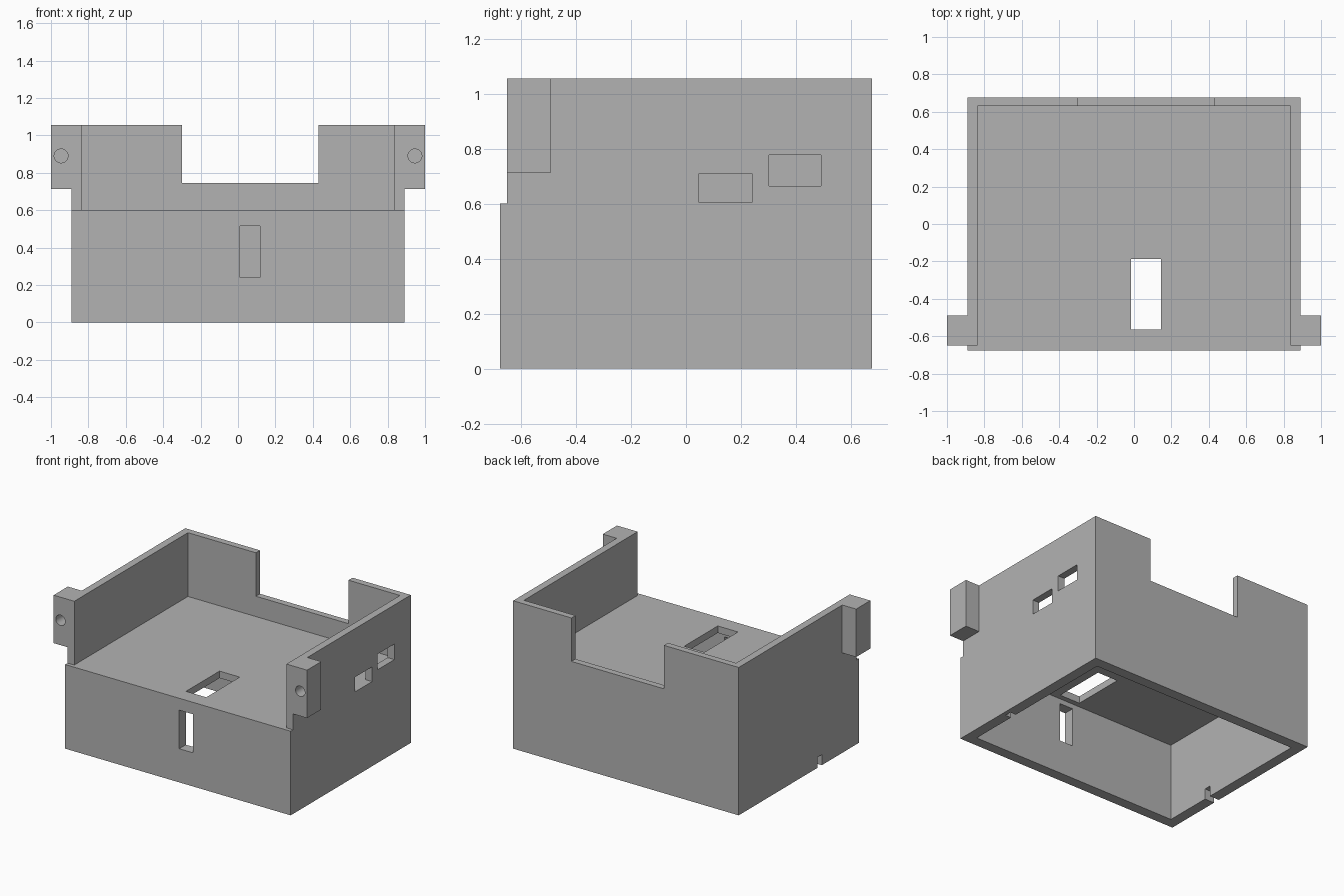
import bpy, math

cube = bpy.data.objects.get("Cube")
if cube:
    bpy.data.objects.remove(cube, do_unlink=True)

grey = bpy.data.materials.new("plain grey")
grey.use_nodes = True
colour = (0.45, 0.45, 0.45, 1)
grey.diffuse_color = colour
grey.node_tree.nodes["Principled BSDF"].inputs["Base Color"].default_value = colour


def box(name, x, y, z):
    """Box from (min, max) pairs along each axis."""
    bpy.ops.mesh.primitive_cube_add(size=1)
    ob = bpy.context.object
    ob.name = name
    for v in ob.data.vertices:
        v.co = [p[0] + (c + 0.5) * (p[1] - p[0]) for p, c in zip((x, y, z), v.co)]
    ob.data.materials.append(grey)
    return ob


def combine(target, tool, operation="DIFFERENCE"):
    """Apply a boolean and remove the tool object."""
    tool.hide_render = True
    mod = target.modifiers.new(tool.name, "BOOLEAN")
    mod.operation = operation
    mod.solver = "EXACT"
    mod.object = tool
    bpy.context.view_layer.objects.active = target
    bpy.ops.object.modifier_apply(modifier=mod.name)
    bpy.data.objects.remove(tool, do_unlink=True)


HALF_X, HALF_Y, TOP, FLOOR = 0.89, 0.677, 1.055, 0.6
FRONT = -0.65      # front end of the side walls
INNER = 0.837      # inner face of the side walls
RIM = 0.075        # thickness of the lower walls

case = box("case", (-HALF_X, HALF_X), (-HALF_Y, HALF_Y), (0, TOP))

# Mounting lugs at the front ends of the side walls
for s in (-1, 1):
    lug = box("lug", sorted((s * 0.86, s)), (FRONT - 0.01, -0.49), (0.713, TOP))
    combine(case, lug, "UNION")

# Open tray, lower front step and hollow underside
cuts = [
    ("front_step", (-2, 2), (-2, FRONT), (FLOOR, 2)),
    ("tray", (-INNER, INNER), (-2, 0.631), (FLOOR, 2)),
    ("underside", (RIM - HALF_X, HALF_X - RIM), (RIM - HALF_Y, HALF_Y - RIM), (-1, 0.55)),
    # Openings in the back wall, floor, front and side
    ("back_notch", (-0.3, 0.43), (0.5, 2), (0.745, 2)),
    ("floor_slot", (-0.015, 0.145), (-0.565, -0.187), (0.5, 0.7)),
    ("front_slot", (0.01, 0.117), (-1, -0.55), (0.24, 0.515)),
    ("side_slot_low", (0.8, 1.2), (0.048, 0.24), (0.604, 0.709)),
    ("side_slot_high", (0.8, 1.2), (0.302, 0.491), (0.665, 0.776)),
    # Cable groove along the bottom rim, blind at the left wall
    ("cable_groove", (-1.2, 0.86), (-0.26, -0.212), (-1, 0.075)),
]
for name, x, y, z in cuts:
    combine(case, box(name, x, y, z))

# Blind screw holes in the lugs
for s in (-1, 1):
    bpy.ops.mesh.primitive_cylinder_add(
        vertices=32, radius=0.037, depth=0.24,
        location=(s * 0.946, FRONT, 0.89), rotation=(math.pi / 2, 0, 0))
    drill = bpy.context.object
    drill.name = "screw_hole"
    drill.data.materials.append(grey)
    bpy.context.view_layer.update()
    combine(case, drill)

# Crisp flat faces, softly shaded screw holes
bpy.ops.object.select_all(action="DESELECT")
case.select_set(True)
bpy.context.view_layer.objects.active = case
bpy.ops.object.shade_smooth_by_angle(angle=math.radians(30))
